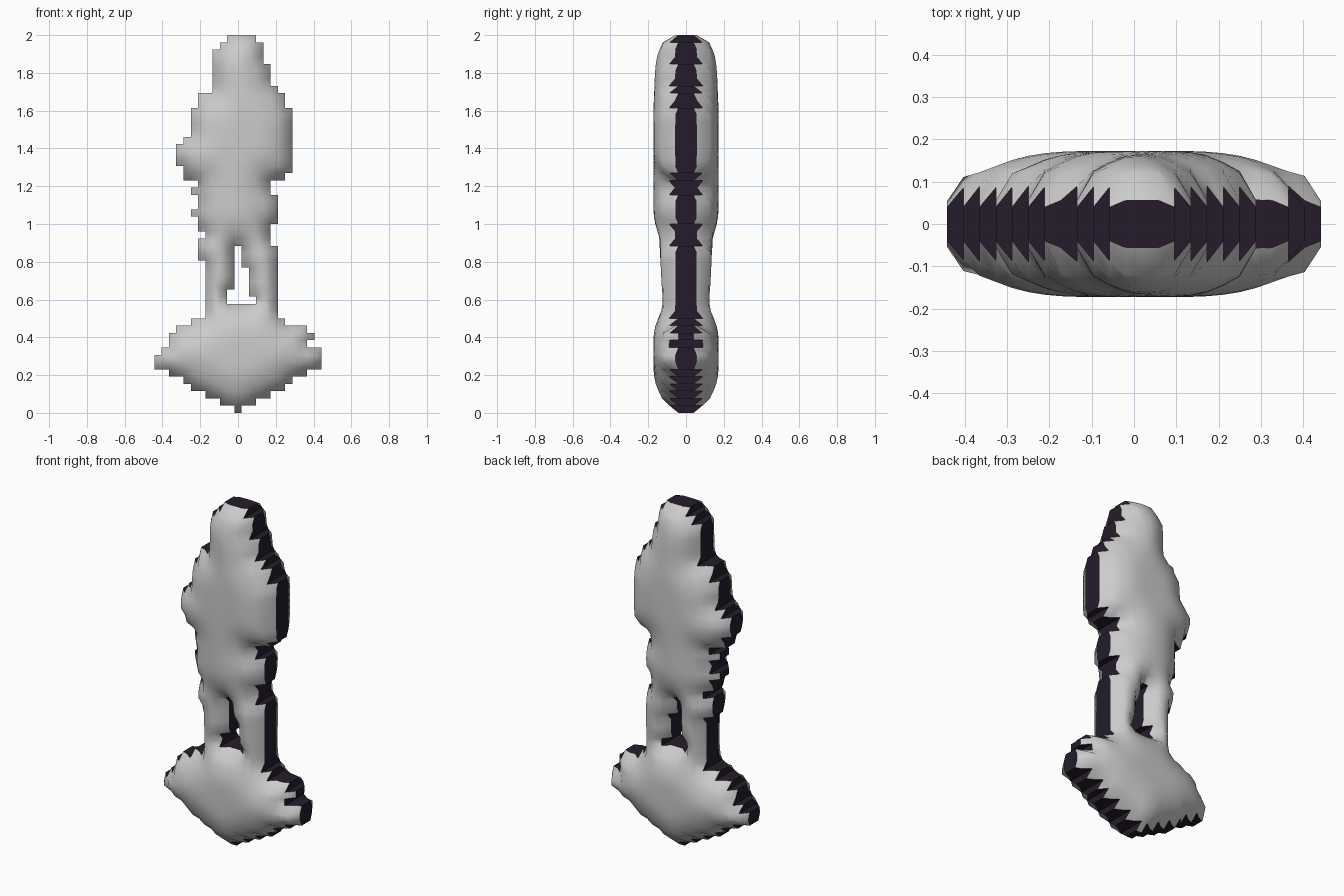
import bpy, bmesh, math

if "Cube" in bpy.data.objects:
    bpy.data.objects.remove(bpy.data.objects["Cube"])

CELL = 2 / 52          # the outline is stepped on a square grid
ROWS, COLS = 52, 23
DEPTH, REACH = 0.173, 5.0   # half thickness, cells needed to reach it

# Stepped outline from top to bottom: (number of rows, column of the edge)
LEFT = [(1, 10), (1, 9), (6, 8), (2, 6), (4, 5), (1, 4), (3, 3), (2, 4), (1, 6),
        (1, 5), (2, 6), (1, 5), (2, 6), (1, 7), (3, 6), (8, 7), (1, 5), (1, 3),
        (2, 2), (1, 1), (2, 0), (1, 2), (1, 4), (1, 5), (1, 7), (1, 9), (1, 11)]
RIGHT = [(1, 14), (3, 15), (3, 16), (1, 17), (2, 18), (9, 19), (1, 18), (2, 16),
         (4, 17), (3, 16), (10, 17), (1, 18), (1, 21), (1, 22), (1, 21), (3, 23),
         (1, 21), (1, 19), (1, 18), (1, 16), (1, 14), (1, 12)]
# Gap between the legs: (first row, last row, left, right)
GAP = [(29, 31, 11, 12), (32, 34, 11, 13), (35, 35, 10, 13), (36, 36, 10, 14)]


def expand(runs):
    return [col for n, col in runs for _ in range(n)]


filled = {(c, r) for r, (a, b) in enumerate(zip(expand(LEFT), expand(RIGHT)))
          for c in range(a, b)}
for r0, r1, a, b in GAP:
    filled -= {(c, r) for r in range(r0, r1 + 1) for c in range(a, b)}
empty = [(c, r) for c in range(-1, COLS + 1) for r in range(-1, ROWS + 1)
         if (c, r) not in filled]


def inflate(cell):
    """Round swelling from the distance to the nearest empty cell."""
    d = min(math.dist(cell, e) for e in empty)
    return DEPTH * math.sqrt(1 - (1 - min(d / REACH, 1)) ** 2)


height = {cell: inflate(cell) for cell in filled}


def smoothed(cell):
    c, r = cell
    near = [height[n] for n in ((c - 1, r), (c + 1, r), (c, r - 1), (c, r + 1))
            if n in height]
    return 0.5 * height[cell] + 0.5 * sum(near) / len(near)


for _ in range(2):
    height = {cell: smoothed(cell) for cell in filled}


def corner_depth(c, r):
    around = ((c, r), (c - 1, r), (c, r - 1), (c - 1, r - 1))
    return max(0.04, sum(height.get(n, 0) for n in around) / 4)


def build(name, quads, smooth):
    """Make an object from quads of (column, row, side) grid corners."""
    bm, verts = bmesh.new(), {}
    for quad in quads:
        for key in quad:
            if key not in verts:
                c, r, side = key
                verts[key] = bm.verts.new(((c - COLS / 2) * CELL,
                                           side * corner_depth(c, r),
                                           2 - r * CELL))
        bm.faces.new([verts[k] for k in quad]).smooth = smooth
    mesh = bpy.data.meshes.new(name)
    bm.to_mesh(mesh)
    bm.free()
    obj = bpy.data.objects.new(name, mesh)
    bpy.context.collection.objects.link(obj)
    return obj


# Swollen front and back surfaces, and the stepped rim that joins them
faces, rim = {-1: [], 1: []}, []
for c, r in sorted(filled):
    loop = [(c, r), (c, r + 1), (c + 1, r + 1), (c + 1, r)]
    faces[-1].append([(x, y, -1) for x, y in loop])
    faces[1].append([(x, y, 1) for x, y in reversed(loop)])
    neighbours = [(c - 1, r), (c, r + 1), (c + 1, r), (c, r - 1)]
    for i, n in enumerate(neighbours):
        if n not in filled:
            p, q = loop[i], loop[(i + 1) % 4]
            rim.append([(*q, -1), (*p, -1), (*p, 1), (*q, 1)])

build("statue_front", faces[-1], True)
build("statue_back", faces[1], True)
rim_obj = build("statue_rim", rim, False)

# Dark rim colour
dark = bpy.data.materials.new("dark_rim")
dark.diffuse_color = (0.018, 0.012, 0.024, 1)
dark.use_nodes = True
dark.node_tree.nodes["Principled BSDF"].inputs["Base Color"].default_value = dark.diffuse_color
rim_obj.data.materials.append(dark)
